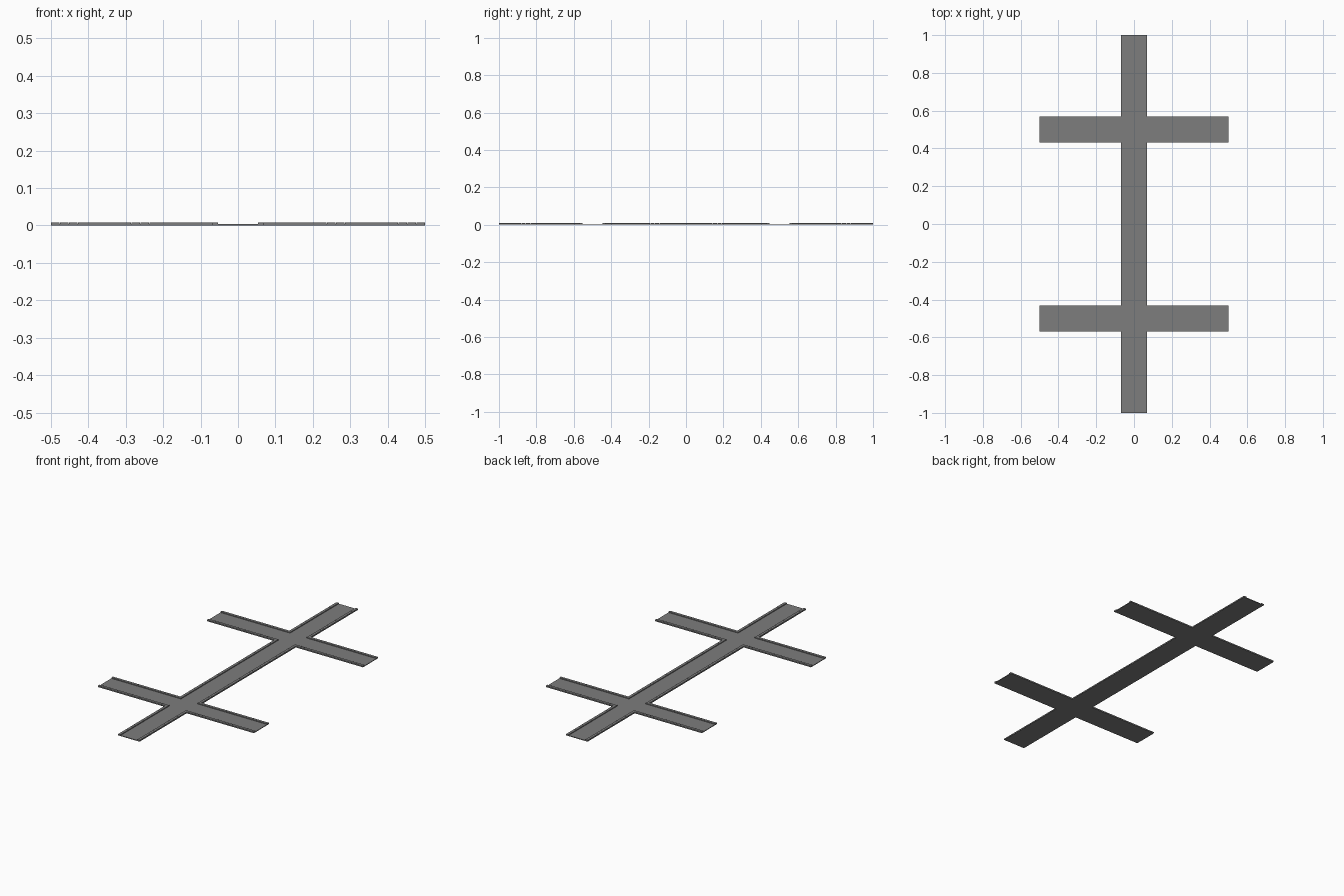
import bpy, bmesh
from mathutils import Matrix
from math import pi

if "Cube" in bpy.data.objects:
    bpy.data.objects.remove(bpy.data.objects["Cube"])

ROAD, EDGE = 0.053, 0.0695     # half widths: carriageway, outer kerb
SURF, TOP = 0.004, 0.0085      # heights: carriageway, kerb
PITCH, GAP = 0.0239, 0.0005    # kerb stone spacing and joint

grey = bpy.data.materials.new("asphalt")
grey.diffuse_color = (0.205, 0.205, 0.205, 1)
grey.use_nodes = True
grey.node_tree.nodes["Principled BSDF"].inputs["Base Color"].default_value = grey.diffuse_color


def finish(bm, name):
    bmesh.ops.recalc_face_normals(bm, faces=bm.faces)
    me = bpy.data.meshes.new(name)
    bm.to_mesh(me)
    bm.free()
    ob = bpy.data.objects.new(name, me)
    me.materials.append(grey)
    bpy.context.collection.objects.link(ob)
    return ob


def prism(bm, start, end):
    """Solid between two matching cross-sections."""
    a = [bm.verts.new(p) for p in start]
    b = [bm.verts.new(p) for p in end]
    bm.faces.new(a)
    bm.faces.new(b)
    for i in range(len(a)):
        j = (i + 1) % len(a)
        bm.faces.new((a[i], a[j], b[j], b[i]))


# carriageway: one slab with two crossings
w = EDGE - 0.001
half = [(w, -1), (w, -0.5 - w), (0.5, -0.5 - w), (0.5, -0.5 + w), (w, -0.5 + w),
        (w, 0.5 - w), (0.5, 0.5 - w), (0.5, 0.5 + w), (w, 0.5 + w), (w, 1)]
outline = half + [(-x, y) for x, y in reversed(half)]
bm = bmesh.new()
prism(bm, [(x, y, 0) for x, y in outline], [(x, y, SURF) for x, y in outline])
finish(bm, "carriageway")

# kerb cross-section: (distance from road centre, height)
profile = [(ROAD, 0.001), (ROAD, TOP - 0.0005), (ROAD + 0.0005, TOP),
           (EDGE - 0.001, TOP), (EDGE, TOP - 0.001), (EDGE, 0.001)]

# kerb stones along one side of one arm, mitred at the crossing corner
bm = bmesh.new()
u = 0.5
while u > EDGE + 0.005:
    nxt = u - PITCH
    last = nxt < EDGE + 0.015
    prism(bm, [(u, d, z) for d, z in profile],
          [(d if last else nxt + GAP, d, z) for d, z in profile])
    if last:
        break
    u = nxt
kerb_mesh = bpy.data.meshes.new("kerb_side")
bmesh.ops.recalc_face_normals(bm, faces=bm.faces)
bm.to_mesh(kerb_mesh)
bm.free()

# repeat on both sides of four arms at each crossing
for label, cy in (("south", -0.5), ("north", 0.5)):
    bm = bmesh.new()
    for arm in range(4):
        for side in (1, -1):
            n = len(bm.verts)
            bm.from_mesh(kerb_mesh)
            bm.verts.ensure_lookup_table()
            mat = (Matrix.Translation((0, cy, 0)) @ Matrix.Rotation(arm * pi / 2, 4, 'Z')
                   @ Matrix.Diagonal((1, side, 1, 1)))
            bmesh.ops.transform(bm, matrix=mat, verts=bm.verts[n:])
    finish(bm, label + "_kerbs")
bpy.data.meshes.remove(kerb_mesh)
